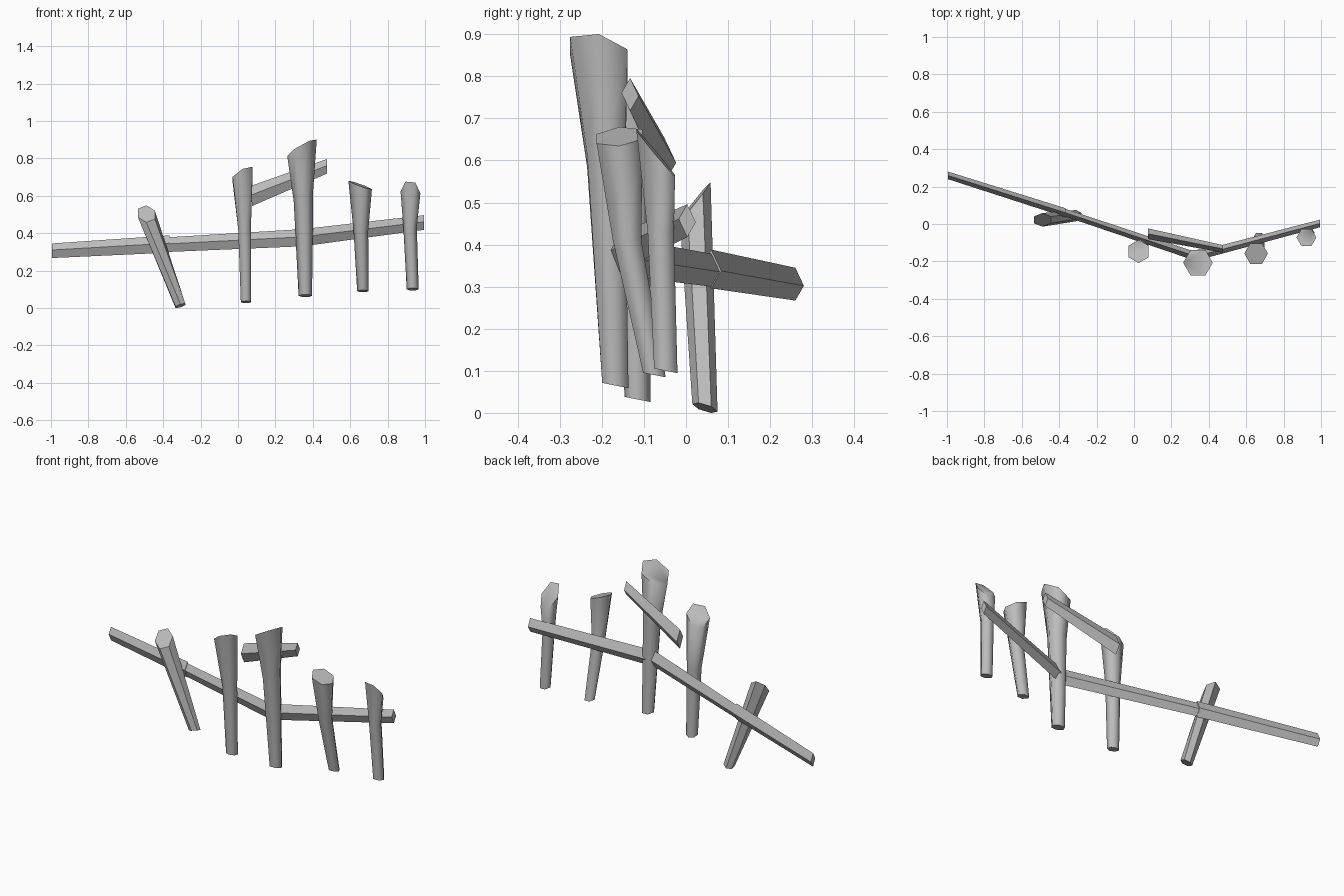
import bpy, bmesh, math

cube = bpy.data.objects.get("Cube")
if cube:
    bpy.data.objects.remove(cube, do_unlink=True)

grey = bpy.data.materials.new("weathered grey")
grey.use_nodes = True
grey.diffuse_color = (0.5, 0.5, 0.5, 1)
grey.node_tree.nodes["Principled BSDF"].inputs["Base Color"].default_value = (0.5, 0.5, 0.5, 1)


def loft(name, rings, smooth):
    """Skin a closed solid through a list of vertex rings."""
    bm = bmesh.new()
    loops = [[bm.verts.new(p) for p in ring] for ring in rings]
    n = len(loops[0])
    for low, high in zip(loops, loops[1:]):
        for i in range(n):
            j = (i + 1) % n
            bm.faces.new((low[i], low[j], high[j], high[i]))
    bm.faces.new(loops[0][::-1])
    bm.faces.new(loops[-1])
    bmesh.ops.recalc_face_normals(bm, faces=bm.faces)
    mesh = bpy.data.meshes.new(name)
    bm.to_mesh(mesh)
    bm.free()
    mesh.materials.append(grey)
    obj = bpy.data.objects.new(name, mesh)
    bpy.context.collection.objects.link(obj)
    if smooth:
        bpy.ops.object.select_all(action="DESELECT")
        obj.select_set(True)
        bpy.context.view_layer.objects.active = obj
        bpy.ops.object.shade_smooth_by_angle(angle=math.radians(65))
    return obj


def hexagon(centre, radius, phase, slope_x, slope_y, squash=1):
    """Six-sided ring whose plane is sloped along x and y."""
    x, y, z = centre
    ring = []
    for i in range(6):
        a = math.radians(phase + 60 * i)
        dx, dy = radius * math.cos(a), radius * squash * math.sin(a)
        ring.append((x + dx, y + dy, z + slope_x * dx + slope_y * dy))
    return ring


def post(name, phase, bottom, middle, top):
    """Flared post with a chopped top; each level is centre, radius, slopes."""
    loft(name, [hexagon(c, r, phase, sx, sy) for c, r, sx, sy in (bottom, middle, top)], True)


def rail(name, start, end, h0, h1):
    """Diamond-section rail, tall and narrow, from start to end."""
    rings = []
    for (x, y, z), h in ((start, h0), (end, h1)):
        w = h * 0.52
        rings.append([(x, y, z + h), (x, y + w, z - 0.1 * h),
                      (x, y, z - h), (x, y - w, z + 0.1 * h)])
    loft(name, rings, False)


# Upright posts
post("inner_post", 30, ((0.042, -0.115, 0.032), 0.031, 0, -0.2),
     ((0.035, -0.125, 0.42), 0.039, 0, 0), ((0.025, -0.147, 0.713), 0.062, 0.5, -0.5))
post("tall_post", 0, ((0.36, -0.168, 0.065), 0.036, 0, -0.2),
     ((0.35, -0.19, 0.6), 0.052, 0.6, 0), ((0.342, -0.207, 0.857), 0.079, 0.55, -0.22))
post("outer_post", 0, ((0.668, -0.075, 0.09), 0.031, 0, -0.2),
     ((0.657, -0.14, 0.41), 0.039, 0, 0), ((0.653, -0.158, 0.657), 0.063, -0.36, 0.1))
post("end_post", 0, ((0.934, -0.048, 0.1), 0.032, 0, -0.2),
     ((0.92, -0.06, 0.43), 0.036, 0, 0), ((0.922, -0.072, 0.618), 0.053, -0.1, -1.2))

# Toppled stake with hard faces
loft("leaning_stake", [
    hexagon((-0.308, 0.045, 0.012), 0.03, 30, 0.3, -0.3),
    hexagon((-0.49, 0.022, 0.503), 0.052, 30, -0.1, 1.25, 0.7)], False)

# Broken rails
rail("right_rail", (-0.995, 0.26, 0.306), (-0.365, 0.06, 0.342), 0.039, 0.046)
rail("middle_rail", (-0.39, 0.068, 0.338), (0.35, -0.18, 0.376), 0.039, 0.046)
rail("left_rail", (0.34, -0.17, 0.375), (0.995, 0.003, 0.457), 0.046, 0.039)
rail("upper_rail", (0.075, -0.052, 0.6), (0.475, -0.133, 0.757), 0.055, 0.039)
